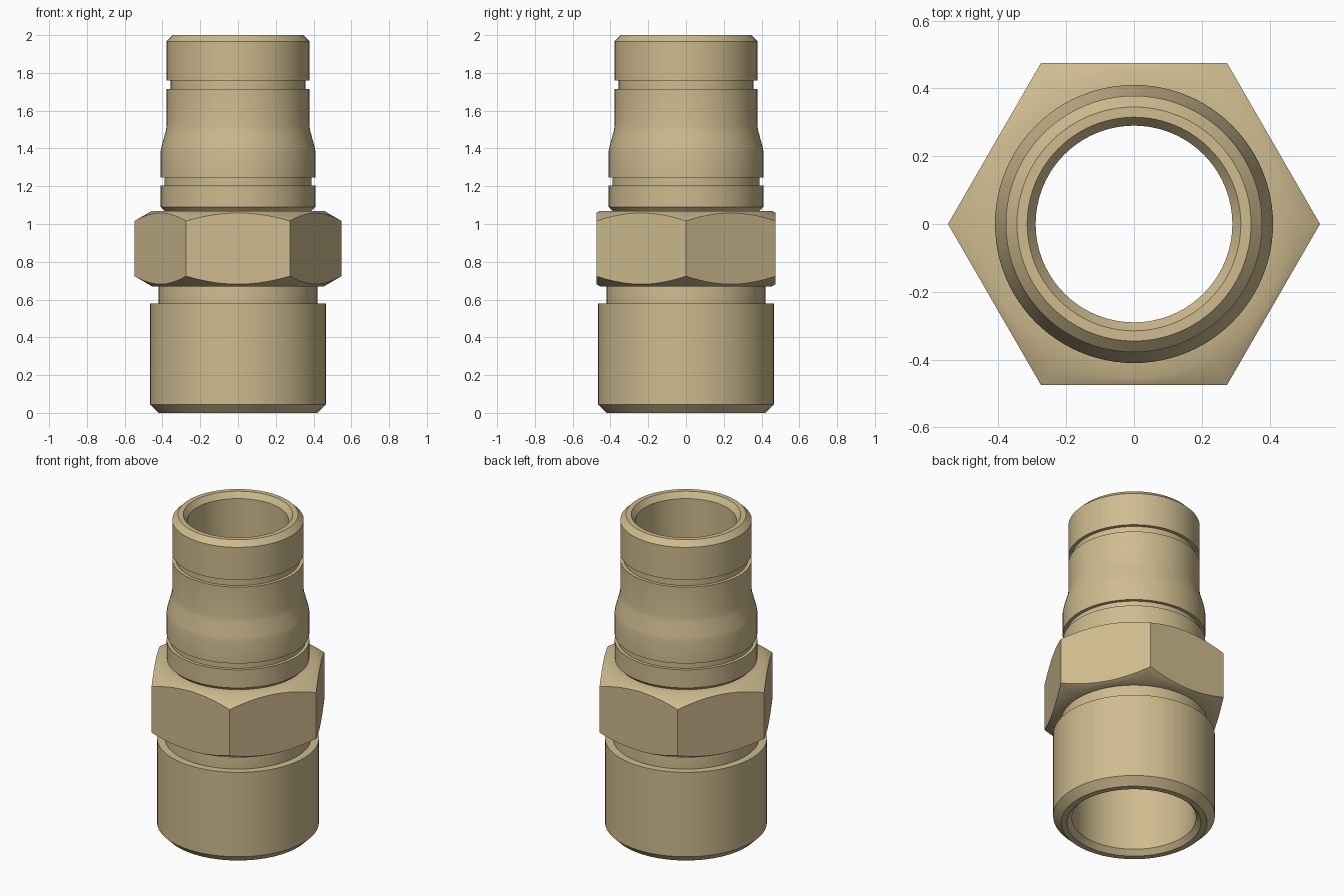
import bpy, bmesh, math

if "Cube" in bpy.data.objects:
    bpy.data.objects.remove(bpy.data.objects["Cube"], do_unlink=True)

SEGMENTS = 96  # a multiple of six, so hexagon corners fall on vertices

brass = bpy.data.materials.new("brass")
brass.use_nodes = True
COLOUR = (0.62, 0.50, 0.275, 1.0)
brass.diffuse_color = COLOUR
brass.node_tree.nodes["Principled BSDF"].inputs["Base Color"].default_value = COLOUR


def revolve(name, rings, smooth_angle):
    """Join closed loop of rings; each ring maps an angle to (radius, height)."""
    bm = bmesh.new()
    loops = []
    for ring in rings:
        loop = []
        for i in range(SEGMENTS):
            a = 2 * math.pi * i / SEGMENTS
            r, z = ring(a)
            loop.append(bm.verts.new((r * math.cos(a), r * math.sin(a), z)))
        loops.append(loop)
    for k, low in enumerate(loops):
        high = loops[(k + 1) % len(loops)]
        for i in range(SEGMENTS):
            j = (i + 1) % SEGMENTS
            bm.faces.new((low[i], low[j], high[j], high[i]))
    bmesh.ops.recalc_face_normals(bm, faces=bm.faces)
    mesh = bpy.data.meshes.new(name)
    bm.to_mesh(mesh)
    bm.free()
    mesh.materials.append(brass)
    obj = bpy.data.objects.new(name, mesh)
    bpy.context.collection.objects.link(obj)
    bpy.ops.object.select_all(action='DESELECT')
    obj.select_set(True)
    bpy.context.view_layer.objects.active = obj
    bpy.ops.object.shade_smooth_by_angle(angle=math.radians(smooth_angle))
    return obj


def circle(r, z):
    return lambda a: (r, z)


# Tubular body: outside from bottom to top, then down the stepped bore
body_profile = [
    (0.42, 0.0), (0.465, 0.045), (0.465, 0.58),      # wide lower end
    (0.42, 0.58), (0.42, 0.80),                      # relief below the nut
    (0.39, 0.90), (0.39, 1.07), (0.41, 1.09),        # neck above the nut
    (0.41, 1.205), (0.39, 1.205), (0.39, 1.245), (0.41, 1.245),  # lower groove
    (0.41, 1.385), (0.405, 1.41), (0.383, 1.49), (0.378, 1.52),  # soft taper
    (0.378, 1.715), (0.357, 1.715), (0.357, 1.76), (0.378, 1.76),  # upper groove
    (0.378, 1.967), (0.345, 2.0),                    # top chamfer
    (0.315, 2.0), (0.29, 1.965),                     # bore mouth
    (0.29, 0.74), (0.357, 0.67),                     # step inside the bore
    (0.357, 0.03), (0.385, 0.0),                     # lower bore mouth
]
revolve("fitting_body", [circle(r, z) for r, z in body_profile], 25)

# Hexagonal nut with conical chamfers cutting curved edges into its flats
APOTHEM, FACE_R, Z_LOW, Z_HIGH = 0.475, 0.455, 0.67, 1.07


def hex_ring(z, direction):
    def ring(a):
        r = APOTHEM / math.cos(a % (math.pi / 3) - math.pi / 6)
        return r, z + direction * (r - FACE_R) * math.tan(math.radians(30))
    return ring


revolve("hex_nut", [
    circle(0.37, Z_LOW), circle(FACE_R, Z_LOW), hex_ring(Z_LOW, 1),
    hex_ring(Z_HIGH, -1), circle(FACE_R, Z_HIGH), circle(0.37, Z_HIGH),
], 35)
